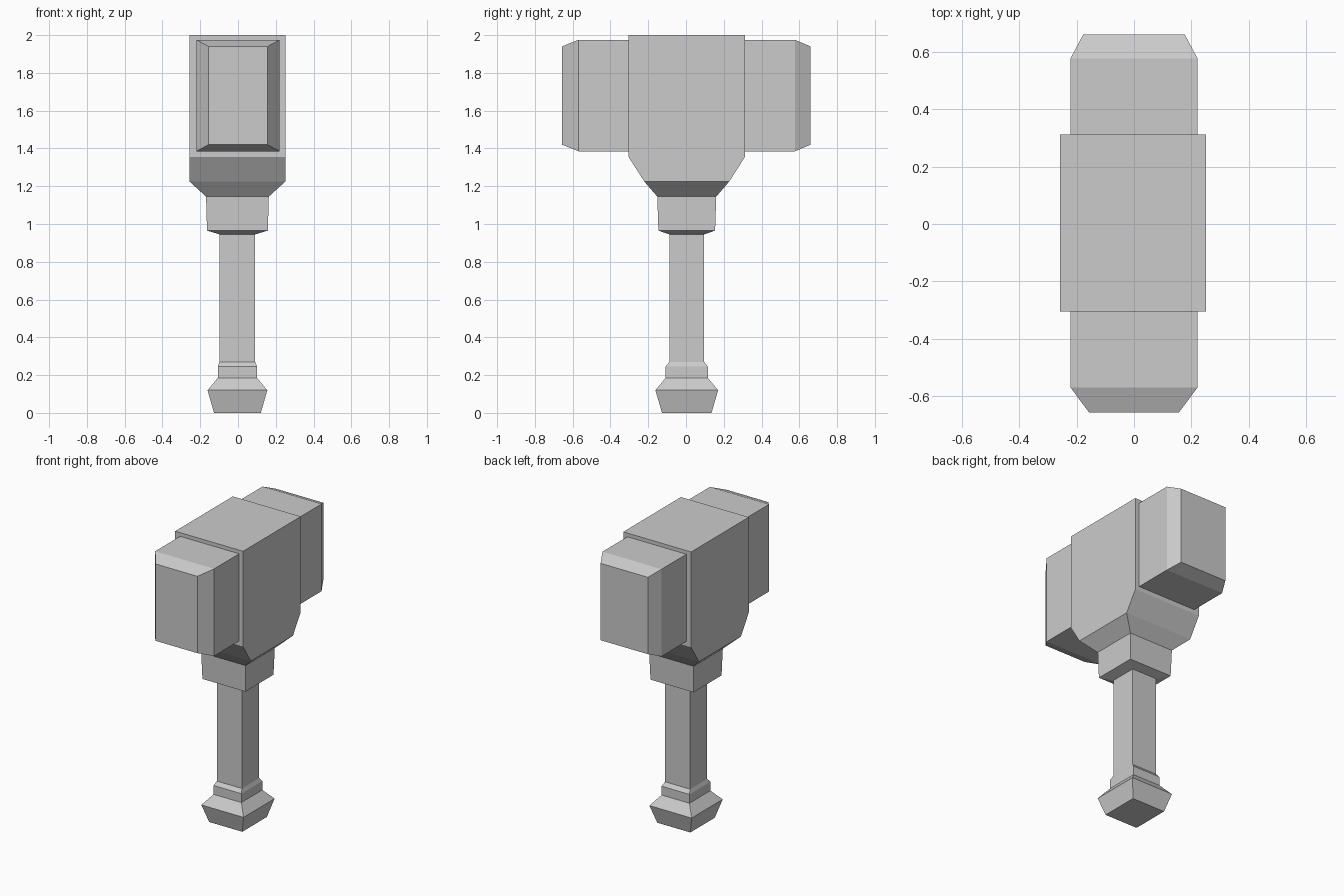
import bpy
import bmesh
from mathutils import Vector

if "Cube" in bpy.data.objects:
    bpy.data.objects.remove(bpy.data.objects["Cube"], do_unlink=True)

grey = bpy.data.materials.new("plain_grey")
grey.use_nodes = True
colour = (0.6, 0.6, 0.6, 1)
grey.diffuse_color = colour
grey.node_tree.nodes["Principled BSDF"].inputs["Base Color"].default_value = colour

CORNERS = [(-1, -1), (1, -1), (1, 1), (-1, 1)]


def loft(name, sections, centre, axis="z"):
    """Skin rectangles (position, half width, half depth) along z or y."""
    bm = bmesh.new()
    rings = []
    for pos, a, b in sections:
        ring = []
        for i, j in CORNERS:
            p = (i * a, j * b, pos) if axis == "z" else (i * a, pos, j * b)
            ring.append(bm.verts.new(Vector(p) + Vector(centre)))
        rings.append(ring)
    for low, high in zip(rings, rings[1:]):
        for k in range(4):
            n = (k + 1) % 4
            bm.faces.new((low[k], low[n], high[n], high[k]))
    bm.faces.new(rings[0])
    bm.faces.new(rings[-1])
    bmesh.ops.recalc_face_normals(bm, faces=bm.faces)
    mesh = bpy.data.meshes.new(name)
    bm.to_mesh(mesh)
    bm.free()
    mesh.materials.append(grey)
    obj = bpy.data.objects.new(name, mesh)
    bpy.context.collection.objects.link(obj)
    return obj


SHAFT = (-0.003, 0.004, 0)

# Flared pommel with a narrow ring above it
loft("pommel", [(0, 0.124, 0.131), (0.12, 0.158, 0.166), (0.185, 0.104, 0.112),
                (0.245, 0.104, 0.112), (0.27, 0.094, 0.092)], SHAFT)

# Square handle
loft("handle", [(0.26, 0.094, 0.092), (0.955, 0.094, 0.092)], SHAFT)

# Collar under the head
loft("collar", [(0.945, 0.094, 0.092), (0.965, 0.161, 0.15),
                (1.145, 0.166, 0.156)], SHAFT)

# Central head block, tapering down to the collar
loft("head_block", [(1.145, 0.166, 0.156), (1.225, 0.254, 0.225),
                    (1.355, 0.254, 0.308), (2.0, 0.254, 0.308)], SHAFT)

# Striking blocks with chamfered end faces
MIDDLE = (0, 0, 1.68)
loft("front_striker", [(-0.657, 0.156, 0.26), (-0.57, 0.221, 0.295),
                       (-0.29, 0.221, 0.295)], MIDDLE, "y")
loft("back_striker", [(0.30, 0.221, 0.295), (0.577, 0.221, 0.295),
                      (0.66, 0.177, 0.26)], MIDDLE, "y")
